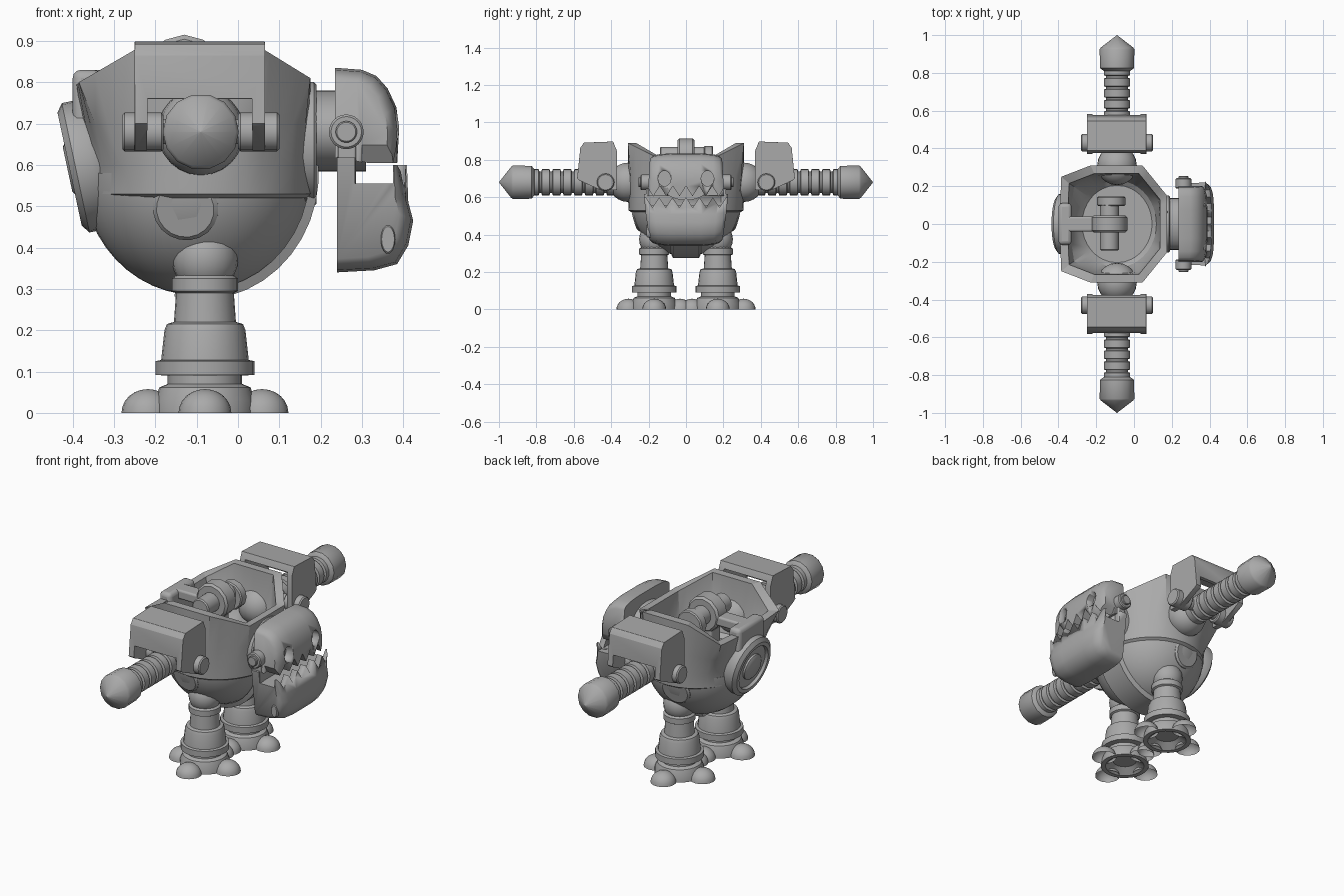
import bpy, bmesh, math
from mathutils import Matrix, Vector

if "Cube" in bpy.data.objects:
    bpy.data.objects.remove(bpy.data.objects["Cube"])

grey = bpy.data.materials.new("plain grey")
grey.use_nodes = True
grey.diffuse_color = (0.4, 0.4, 0.4, 1)
grey.node_tree.nodes["Principled BSDF"].inputs["Base Color"].default_value = (0.4, 0.4, 0.4, 1)
CX = -0.09


def finish(name, bm, angle=35, bevel=0, cutters=()):
    bmesh.ops.remove_doubles(bm, verts=bm.verts, dist=1e-5)
    bmesh.ops.recalc_face_normals(bm, faces=bm.faces)
    me = bpy.data.meshes.new(name)
    bm.to_mesh(me)
    bm.free()
    ob = bpy.data.objects.new(name, me)
    bpy.context.collection.objects.link(ob)
    me.materials.append(grey)
    for c in cutters:
        m = ob.modifiers.new("cut", "BOOLEAN")
        m.operation, m.solver, m.object = "DIFFERENCE", "EXACT", c
        c.hide_render = True
        c.hide_set(True)
    if bevel:
        m = ob.modifiers.new("bevel", "BEVEL")
        m.width, m.segments, m.limit_method = bevel, 3, "ANGLE"
    bpy.ops.object.select_all(action="DESELECT")
    ob.select_set(True)
    bpy.context.view_layer.objects.active = ob
    bpy.ops.object.shade_smooth_by_angle(angle=math.radians(angle))
    return ob


def loft(bm, rings, closed=True):
    vs = [[bm.verts.new(p) for p in r] for r in rings]
    n = len(vs[0])
    for a, b in zip(vs, vs[1:]):
        for i in range(n if closed else n - 1):
            j = (i + 1) % n
            bm.faces.new((a[i], a[j], b[j], b[i]))
    return vs


def lathe(name, profile, loc, axis=(0, 0, 1), n=24, scale=(1, 1, 1), cap=True, **kw):
    """Turn (radius, height) points around an axis through loc."""
    rot = Vector((0, 0, 1)).rotation_difference(Vector(axis)).to_matrix()
    bm = bmesh.new()
    rings = [[rot @ Vector((max(r, .0005) * math.cos(a) * scale[0], max(r, .0005) * math.sin(a) * scale[1], h)) + Vector(loc)
              for a in (math.tau * i / n for i in range(n))] for r, h in profile]
    vs = loft(bm, rings)
    if cap:
        bm.faces.new(vs[0])
        bm.faces.new(vs[-1])
    return finish(name, bm, **kw)


def rod(name, r, loc, axis, length, **kw):
    h, b = length / 2, min(r, length) * .12
    return lathe(name, [(r - b, -h), (r, b - h), (r, h - b), (r - b, h)], loc, axis, **kw)


def ball(name, r, loc, scale=(1, 1, 1), half=False):
    bm = bmesh.new()
    bmesh.ops.create_uvsphere(bm, u_segments=20, v_segments=12, radius=r)
    if half:
        bmesh.ops.bisect_plane(bm, geom=bm.verts[:] + bm.edges[:] + bm.faces[:], plane_co=(0, 0, 0),
                               plane_no=(0, 0, -1), clear_outer=True)
    bmesh.ops.transform(bm, matrix=Matrix.Translation(loc) @ Matrix.Diagonal((*scale, 1)), verts=bm.verts)
    return finish(name, bm)


def prism(name, pts, lo, hi, axis="y", **kw):
    """Extrude an outline: (x, z) along y, or (y, z) along x."""
    put = (lambda p, d: (p[0], d, p[1])) if axis == "y" else (lambda p, d: (d, p[0], p[1]))
    bm = bmesh.new()
    vs = loft(bm, [[put(p, d) for p in pts] for d in (lo, hi)])
    bm.faces.new(vs[0])
    bm.faces.new(vs[1])
    return finish(name, bm, **kw)


def box(name, x, y, z, **kw):
    return prism(name, [(x[0], z[0]), (x[1], z[0]), (x[1], z[1]), (x[0], z[1])], y[0], y[1], **kw)


# Round belly, cut off where the hull begins
lathe("belly", [(.295 * math.cos(a), .295 * math.sin(a)) for a in (math.radians(-90 + 7.5 * i) for i in range(13))],
      (CX - .01, 0, .58), n=36, scale=(.94, 1))

# Open hull with a rim that peaks at the shoulders
half = [(.175, .0, .81), (.175, .15, .81), (.045, .31, .89), (-.23, .31, .89), (-.385, .25, .8), (-.395, 0, .79)]
corners = half + [(x, -y, z) for x, y, z in half[-2:0:-1]]
outline = []
for a, b in zip(corners, corners[1:] + corners[:1]):
    outline += [Vector(a).lerp(Vector(b), i / 4) for i in range(4)]


def hull_ring(blend, z, inset=1.0, rise=0.0):
    ring = []
    for p in outline:
        d = Vector((p.x - CX, p.y, 0))
        u = d.normalized()
        q = d.lerp(Vector((u.x * .278, u.y * .307, 0)), blend) * inset
        ring.append((CX + q.x, q.y, z + (p.z - z) * rise))
    return ring


bm = bmesh.new()
rings = loft(bm, [hull_ring(1, .52, .95), hull_ring(1, .53), hull_ring(1, .6, 1.01), hull_ring(.5, .66, 1, .25),
                  hull_ring(0, .6, 1, 1), hull_ring(0, .6, .86, 1), hull_ring(.3, .6, .84, .4),
                  hull_ring(1, .6, .75), hull_ring(1, .54, .5)])
bm.faces.new(rings[-1])
finish("hull", bm, angle=28)

# Keel strap curving under the front of the belly
bm = bmesh.new()
sections = []
for i in range(13):
    a = math.radians(5 - 9 * i)
    sections.append([(CX + .28 * k * math.cos(a), y, .58 + .3 * k * math.sin(a))
                     for k, y in ((.94, -.08), (1.02, -.07), (1.02, .07), (.94, .08))])
ends = loft(bm, sections)
bm.faces.new(ends[0])
bm.faces.new(ends[-1])
finish("keel_strap", bm)

# Tilted round plate on the back
tilt = Vector((-.98, 0, -.21))
lathe("back_plate", [(.15, -.05), (.16, -.03), (.16, .01), (.14, .025), (.12, .025), (.115, .01), (0, .01)],
      (-.383, 0, .595), tilt, n=28)
lathe("back_hub", [(.07, 0), (.07, .02), (.055, .03), (0, .03)], (-.383, 0, .595), tilt)
box("back_block", (-.4, -.33), (-.11, .11), (.6, .83), bevel=.02)

# Mechanism inside the open hull
rod("seat_wheel", .095, (-.13, 0, .82), (0, 1, 0), .09, n=12)
rod("seat_axle", .05, (-.13, 0, .82), (0, 1, 0), .28)
rod("axle_collar", .075, (-.12, .12, .8), (0, 1, 0), .05, n=12)
box("seat_post", (-.18, -.08), (-.04, .04), (.53, .8), bevel=.01)
box("seat_bar", (-.37, -.17), (-.04, .04), (.78, .83), bevel=.01)

# Neck
rod("neck_collar", .15, (.165, 0, .65), (1, 0, 0), .05, n=28)
lathe("neck", [(.098, -.08), (.098, .08)], (.23, 0, .682), (1, 0, 0), n=28, scale=(1, 1.4))


def head_part(name, pts, width, cutters, taper):
    """Side profile across the head, sides drawn in toward the front and the outer edge."""
    bm = bmesh.new()
    levels = ((-1, .82), (-.92, .91), (-.75, .97), (-.4, 1), (.4, 1), (.75, .97), (.92, .91), (1, .82))
    vs = loft(bm, [[(.235 + (x - .235) * k, width * t * (1 - taper * abs(z - .6)), .6 + (z - .6) * (k * .7 + .3))
                    for x, z in pts] for t, k in levels])
    bm.faces.new(vs[0])
    bm.faces.new(vs[-1])
    return finish(name, bm, angle=45, cutters=cutters)


# Skull with a toothed lower edge and eye sockets
teeth = 6
zig = [(-.21 + .42 * i / (2 * teeth), .605 if i % 2 else .66) for i in range(2 * teeth + 1)]
upper_cut = prism("skull_teeth_cutter", [(-.3, .5)] + [(-.3, .64)] + zig + [(.3, .64), (.3, .5)], .3, .5, "x")
sockets = [lathe("socket_cutter", [(.034, 0), (.034, .2)], (.345, s * .115, .7), (1, 0, 0), scale=(1.2, 1))
           for s in (-1, 1)]
head_part("skull", [(.235, .835), (.3, .83), (.335, .815), (.362, .785), (.383, .74), (.39, .69), (.385, .6),
                    (.34, .6), (.3, .61), (.235, .62)], .205, [upper_cut] + sockets, .25)

# Heavy jaw with matching teeth
zag = [(-.215 + .43 * i / (2 * teeth), .545 if i % 2 else .6) for i in range(2 * teeth + 1)]
lower_cut = prism("jaw_teeth_cutter", [(-.3, .75), (-.3, .58)] + zag + [(.3, .58), (.3, .75)], .35, .5, "x")
mouth_cut = box("mouth_cutter", (.283, .375), (-.3, .3), (.555, .75))
head_part("jaw", [(.24, .34), (.33, .345), (.385, .36), (.412, .405), (.424, .465), (.412, .51), (.408, .62),
                  (.24, .62)], .228, [lower_cut, mouth_cut], .55)
for s, side in ((-1, "right"), (1, "left")):
    box(side + "_jaw_strap", (.242, .285), sorted((s * .185, s * .215)), (.54, .69), bevel=.005)
    rod(side + "_jaw_pivot", .042, (.262, s * .215, .68), (0, 1, 0), .055)
    rod(side + "_jaw_pin", .026, (.262, s * .225, .68), (0, 1, 0), .06)
rod("jaw_ring", .035, (.363, -.18, .42), (0, 1, 0), .06, scale=(.5, 1))

# Arms, shoulder guards and legs on both sides
for s, side in ((-1, "right"), (1, "left")):
    out = (0, s, 0)
    ball(side + "_shoulder_ball", .105, (CX, s * .31, .68))
    prof = [(.06, .3)]
    for i in range(9):
        y = .32 + .058 * i
        prof += [(.058, y), (.07, y + .004), (.07, y + .044), (.058, y + .048)]
    lathe(side + "_arm", prof, (CX, 0, .68), out, angle=30)
    lathe(side + "_hand", [(.07, .81), (.09, .825), (.092, .925), (.085, .935), (0, 1.0)],
          (CX, 0, .68), out, n=14, angle=40)

    hollow = box(side + "_guard_cutter", (-.22, .035), sorted((s * .3, s * .555)), (.5, .865))
    slot = box(side + "_slot_cutter", (-.219, .034), sorted((s * .5, s * .65)), (.5, .76))
    prism(side + "_shoulder_guard", [(s * y, z) for y, z in ((.37, .64), (.37, .85), (.39, .898), (.545, .892),
          (.565, .865), (.582, .7), (.57, .69), (.45, .635))], -.25, .065, "x", cutters=[hollow, slot], bevel=.008)
    for x in (-.23, .05):
        rod(side + "_guard_bolt", .047, (x, s * .43, .68), (1, 0, 0), .1, n=16)
    rod(side + "_guard_axle", .03, (CX, s * .43, .68), (1, 0, 0), .28)
    lathe(side + "_flank_disc", [(.08, 0), (.08, .02), (.07, .028), (0, .028)], (-.125, s * .25, .5),
          (-.1, s * .95, -.25), n=20)

    foot = (-.08, s * .17, 0)
    ball(side + "_hip", .085, (-.08, s * .17, .375), (.95, .95, 1))
    lathe(side + "_leg", [(.06, .03), (.1, 0), (.124, 0), (.122, .03), (.11, .062), (.09, .07), (.09, .09), (.12, .092),
                          (.12, .125), (.106, .128), (.098, .2), (.092, .215), (.075, .22), (.07, .29),
                          (.08, .295), (.08, .325), (.06, .34)], foot, n=24, angle=28)
    for i in range(4):
        a = i * math.pi / 2
        ball(side + "_toe", .064, (foot[0] + .138 * math.cos(a), foot[1] + .138 * math.sin(a), 0), (1, 1, .9), half=True)
